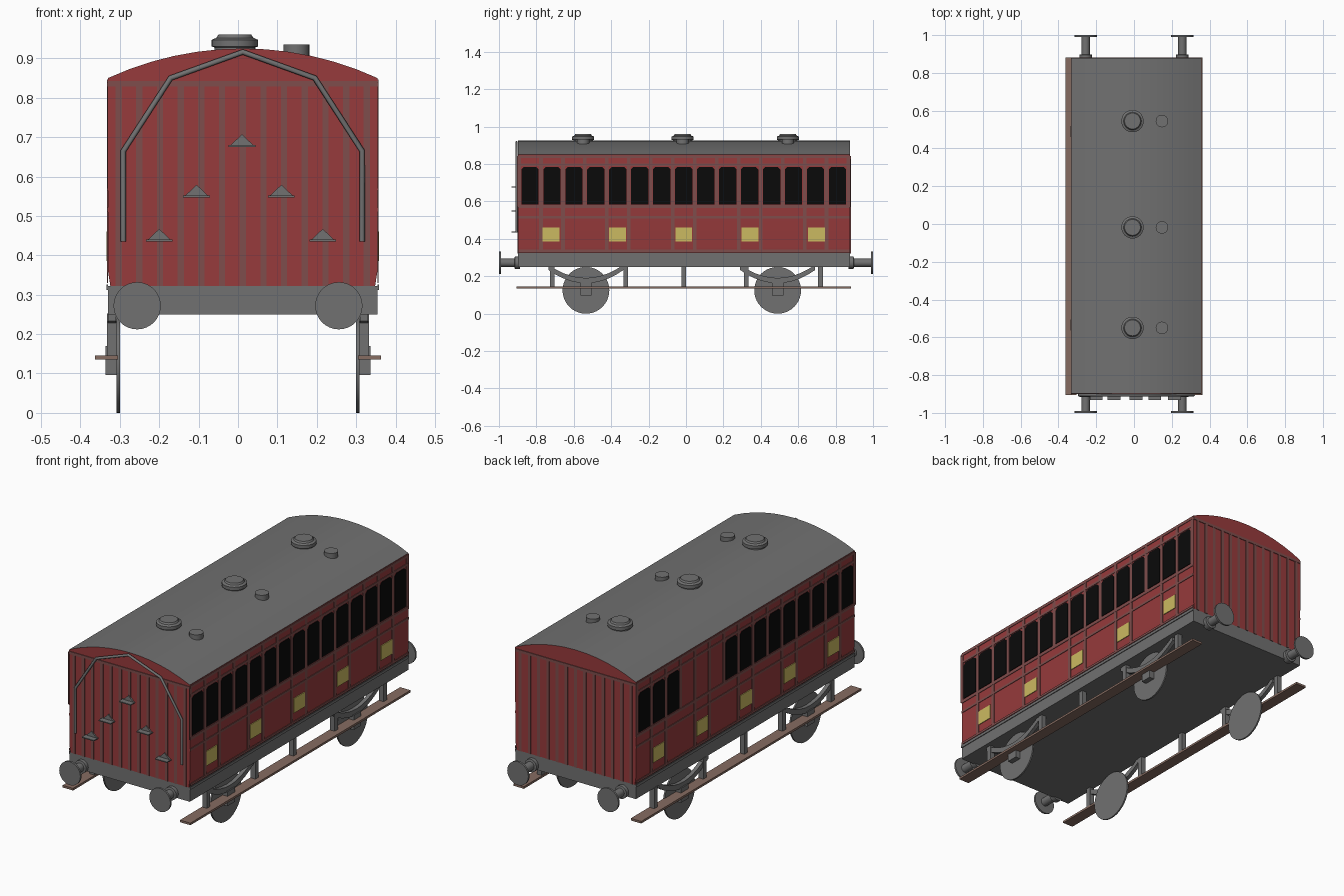
import bpy, bmesh, math
from mathutils import Vector, Matrix

cube = bpy.data.objects.get("Cube")
if cube:
    bpy.data.objects.remove(cube, do_unlink=True)


def material(name, rgb):
    m = bpy.data.materials.new(name)
    m.use_nodes = True
    m.diffuse_color = (*rgb, 1)
    m.node_tree.nodes["Principled BSDF"].inputs["Base Color"].default_value = (*rgb, 1)
    return m


RED = material("carriage red", (0.31, 0.043, 0.045))
BEAD = material("faded red beading", (0.21, 0.075, 0.072))
GREY = material("metal grey", (0.165, 0.165, 0.165))
BLACK = material("window black", (0.003, 0.003, 0.003))
YELLOW = material("pale yellow", (0.60, 0.49, 0.12))
BROWN = material("board brown", (0.24, 0.15, 0.12))

# Main dimensions
CX, HALF = 0.012, 0.342
FRONT, BACK = -0.897, 0.878
MID = (FRONT + BACK) / 2
FLOOR, EAVES, CROWN = 0.322, 0.85, 0.925
PITCH, COMPARTMENT, CENTRE = 0.1175, 0.3545, -0.012


def finish(name, bm, *mats):
    bmesh.ops.recalc_face_normals(bm, faces=bm.faces)
    mesh = bpy.data.meshes.new(name)
    bm.to_mesh(mesh)
    bm.free()
    for m in mats:
        mesh.materials.append(m)
    ob = bpy.data.objects.new(name, mesh)
    bpy.context.collection.objects.link(ob)
    return ob


def add_box(bm, x, y, z):
    """Box from (low, high) pairs on each axis."""
    size = [b - a for a, b in (x, y, z)]
    mid = [(a + b) / 2 for a, b in (x, y, z)]
    bmesh.ops.create_cube(bm, size=1, matrix=Matrix.Translation(mid) @ Matrix.Diagonal((*size, 1)))


def box(name, mat, x, y, z):
    bm = bmesh.new()
    add_box(bm, x, y, z)
    return finish(name, bm, mat)


def add_prism(bm, outline, axis, low, high):
    """Outline of (across, z) points drawn out along X or Y."""
    def at(u, v, d):
        return (d, u, v) if axis == "X" else (u, d, v)
    face = bm.faces.new([bm.verts.new(at(u, v, low)) for u, v in outline])
    new = bmesh.ops.extrude_face_region(bm, geom=[face])["geom"]
    step = Vector(at(0, 0, high - low))
    bmesh.ops.translate(bm, vec=step, verts=[g for g in new if isinstance(g, bmesh.types.BMVert)])


def smooth(ob):
    bpy.ops.object.select_all(action="DESELECT")
    ob.select_set(True)
    bpy.context.view_layer.objects.active = ob
    bpy.ops.object.shade_smooth_by_angle(angle=math.radians(35))


def lathe(name, mat, profile, origin, axis, sides=32):
    """Stack of (radius, distance) rings, closed at both ends, along an axis."""
    turn = Vector((0, 0, 1)).rotation_difference(Vector(axis)).to_matrix()
    bm = bmesh.new()
    rings = []
    for r, d in profile:
        angles = [2 * math.pi * i / sides for i in range(sides)]
        rings.append([bm.verts.new(Vector(origin) + turn @ Vector((r * math.cos(a), r * math.sin(a), d)))
                      for a in angles])
    for a, b in zip(rings, rings[1:]):
        for i in range(sides):
            j = (i + 1) % sides
            bm.faces.new((a[i], a[j], b[j], b[i]))
    bm.faces.new(rings[0])
    bm.faces.new(rings[-1])
    smooth(finish(name, bm, mat))


# Body with arched roof; upward faces take the roof colour
rise = CROWN - EAVES
radius = (HALF ** 2 + rise ** 2) / (2 * rise)
swing = math.asin(HALF / radius)
arch = [(CX + radius * math.sin(swing * t / 6), CROWN - radius * (1 - math.cos(swing * t / 6)))
        for t in range(-6, 7)]
outline = [(CX + HALF - 0.006, FLOOR), (CX - HALF + 0.006, FLOOR), (CX - HALF, 0.36)] + arch + [(CX + HALF, 0.36)]
bm = bmesh.new()
add_prism(bm, outline, "Y", FRONT, BACK)
body = finish("body", bm, RED, GREY)
for p in body.data.polygons:
    p.material_index = 1 if p.normal.z > 0.5 else 0
smooth(body)

# Underframe
box("underframe", GREY, (CX - HALF, CX + HALF), (FRONT, BACK), (0.25, FLOOR))
for s, label in ((-1, "right"), (1, "left")):
    face = CX + s * HALF
    box(f"{label}_sole_ledge", GREY, sorted((face, face + s * 0.004)), (FRONT, BACK), (0.312, 0.326))

    # Windows, with one blank compartment on the right side
    bm = bmesh.new()
    for i in range(-7, 8):
        if s < 0 and 2 <= i <= 4:
            continue
        y, w, lo, hi, c = CENTRE + i * PITCH, 0.046, 0.585, 0.785, 0.013
        pane = [(y - w, lo), (y + w, lo), (y + w, hi - c), (y + w - c, hi), (y - w + c, hi), (y - w, hi - c)]
        add_prism(bm, pane, "X", face, face + s * 0.003)
    finish(f"{label}_windows", bm, BLACK)

    # Beading strips
    bm = bmesh.new()
    strip = sorted((face, face + s * 0.003))
    for lo, hi in ((0.33, 0.342), (0.51, 0.522), (0.565, 0.58), (0.79, 0.802), (0.832, 0.846)):
        add_box(bm, strip, (FRONT, BACK), (lo, hi))
    for i in range(-7, 9):
        y = CENTRE + (i - 0.5) * PITCH
        door_edge = i % 3 != 2
        add_box(bm, sorted((face, face + s * 0.0025)), (y - 0.01, y + 0.01), (0.335 if door_edge else 0.57, 0.84))
    finish(f"{label}_beading", bm, BEAD)

    # Door panels
    bm = bmesh.new()
    for i in range(-2, 3):
        y = CENTRE + i * COMPARTMENT
        add_box(bm, sorted((face, face + s * 0.004)), (y - 0.045, y + 0.045), (0.385, 0.46))
    finish(f"{label}_door_panels", bm, YELLOW)

    # Footboard and its hangers
    box(f"{label}_footboard", BROWN, sorted((s * 0.304, s * 0.363)), (FRONT - 0.008, BACK + 0.004), (0.135, 0.146))
    bm = bmesh.new()
    for y in (-0.715, -0.322, CENTRE, 0.322, 0.72):
        add_box(bm, sorted((s * 0.307, s * 0.333)), (y - 0.013, y + 0.013), (0.145, 0.252))
    finish(f"{label}_hangers", bm, GREY)

    # Wheels, axle boxes and leaf springs
    for y, end in ((-0.535, "front"), (0.49, "rear")):
        lathe(f"{label}_{end}_wheel", GREY, [(0.125, -0.004), (0.125, 0.004)], (s * 0.304, y, 0.125), (1, 0, 0), 40)
        bm = bmesh.new()
        add_box(bm, sorted((s * 0.305, s * 0.336)), (y - 0.03, y + 0.03), (0.096, 0.17))
        steps = [t / 5 for t in range(-5, 6)]
        lower = [(y + 0.2 * t, 0.163 + 0.07 * t * t) for t in steps]
        upper = [(u, v + 0.028) for u, v in reversed(lower)]
        add_prism(bm, lower + upper, "X", s * 0.31, s * 0.33)
        finish(f"{label}_{end}_spring", bm, GREY)

    # Buffers
    for y, out, end in ((FRONT, -1, "front"), (BACK, 1, "rear")):
        reach = 0.995 - abs(y)
        lathe(f"{label}_{end}_buffer", GREY,
              [(0.033, -0.01), (0.033, 0.018), (0.022, 0.02), (0.022, reach - 0.006),
               (0.06, reach - 0.005), (0.06, reach + 0.005)],
              (s * 0.256, y, 0.272), (0, out, 0))

# Vertical strips on both ends
for y, out, end in ((FRONT, -1, "front"), (BACK, 1, "rear")):
    bm = bmesh.new()
    for i in range(13):
        x = CX + (i - 6) * 0.0525
        add_box(bm, (x - 0.008, x + 0.008), sorted((y, y + out * 0.003)), (FLOOR, 0.832))
    add_box(bm, (CX - HALF, CX + HALF), sorted((y, y + out * 0.0035)), (0.828, 0.842))
    finish(f"{end}_end_strips", bm, BEAD)

# Roof ventilators and lamp covers
for i, y in enumerate((-0.55, -0.018, 0.545), 1):
    lathe(f"ventilator_{i}", GREY,
          [(0.052, 0.91), (0.052, 0.928), (0.059, 0.93), (0.059, 0.947), (0.047, 0.952), (0.042, 0.96)],
          (-0.008, y, 0), (0, 0, 1))
    lathe(f"lamp_cover_{i}", GREY, [(0.033, 0.89), (0.033, 0.935)], (0.148, y, 0), (0, 0, 1), 24)

# Climbing steps: tread with a triangular backing plate
bm = bmesh.new()
for x, z in ((-0.2, 0.435), (-0.105, 0.547), (0.01, 0.675), (0.11, 0.547), (0.215, 0.435)):
    add_box(bm, (x - 0.034, x + 0.034), (FRONT - 0.036, FRONT), (z, z + 0.005))
    add_prism(bm, [(x - 0.034, z), (x + 0.034, z), (x, z + 0.032)], "Y", FRONT - 0.008, FRONT)
finish("end_steps", bm, GREY)

# Handrail following the front end
curve = bpy.data.curves.new("front_handrail", "CURVE")
curve.dimensions = "3D"
curve.bevel_depth = 0.007
curve.bevel_resolution = 1
path = [(-0.303, 0.435), (-0.303, 0.665), (-0.183, 0.85), (0, 0.916), (0.183, 0.85), (0.303, 0.665), (0.303, 0.435)]
spline = curve.splines.new("POLY")
spline.points.add(len(path) - 1)
for point, (x, z) in zip(spline.points, path):
    point.co = (CX + x, FRONT - 0.009, z, 1)
curve.use_fill_caps = True
curve.materials.append(GREY)
rail = bpy.data.objects.new("front_handrail", curve)
bpy.context.collection.objects.link(rail)
